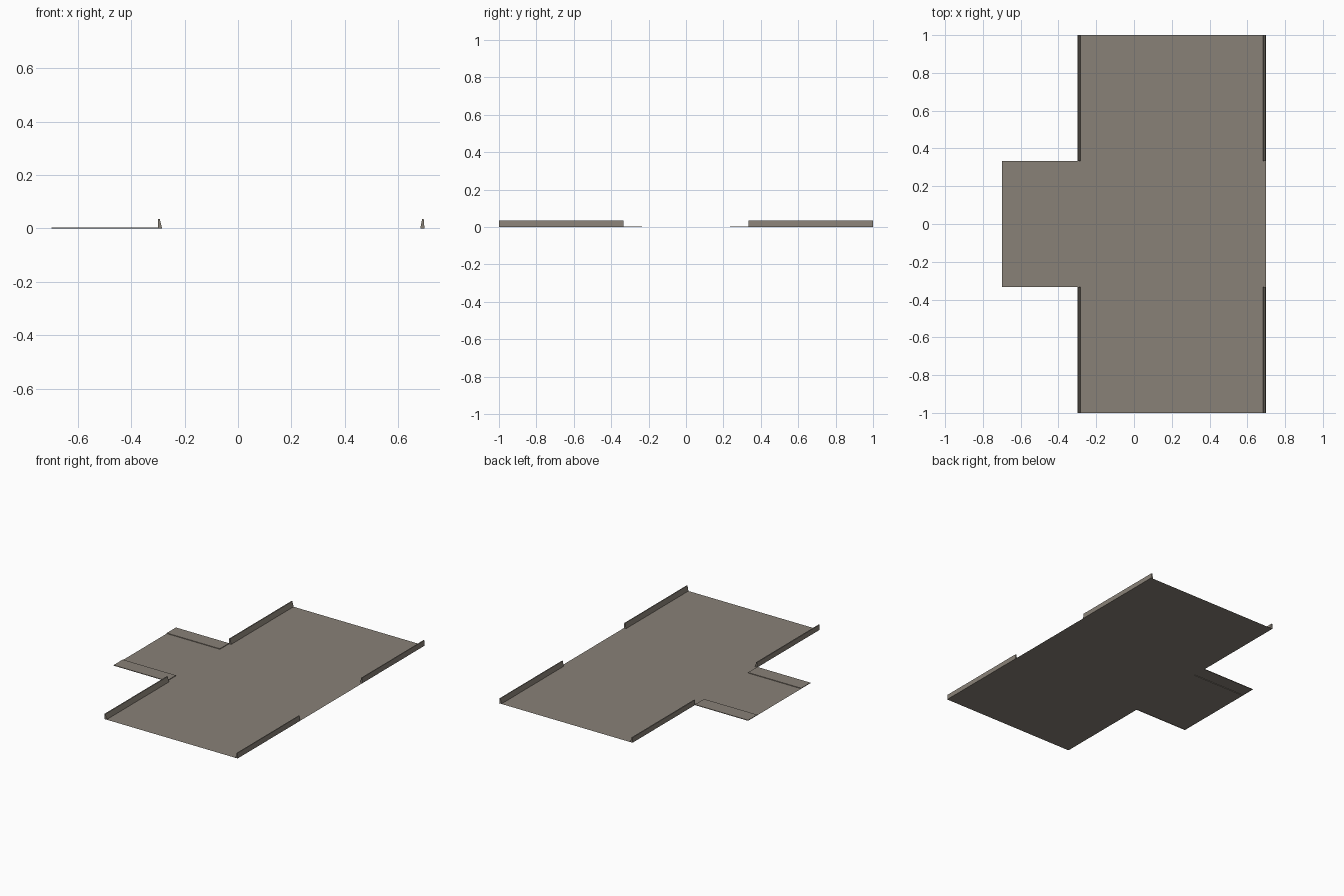
import bpy

if "Cube" in bpy.data.objects:
    bpy.data.objects.remove(bpy.data.objects["Cube"])

stone = bpy.data.materials.new("warm_grey_stone")
stone.diffuse_color = (0.25, 0.22, 0.185, 1)
stone.use_nodes = True
stone.node_tree.nodes["Principled BSDF"].inputs["Base Color"].default_value = stone.diffuse_color

L, E, R = -0.30, -0.698, 0.698      # corridor left edge, branch end, corridor right edge
D, S = 0.333, 0.235                 # doorway half width, inner edge of branch ledges
H = 0.035                           # wall height
Z = 0.004                           # ledge height


def make(name, verts, faces):
    me = bpy.data.meshes.new(name)
    me.from_pydata(verts, [], faces)
    me.materials.append(stone)
    ob = bpy.data.objects.new(name, me)
    bpy.context.collection.objects.link(ob)
    return ob


def sheet(name, x0, x1, y0, y1):
    make(name, [(x0, y0, 0), (x1, y0, 0), (x1, y1, 0), (x0, y1, 0)], [(0, 1, 2, 3)])


def prism_y(name, profile, y0, y1):
    """Extrude an xz profile (anticlockwise from the front) along y, open underneath."""
    n = len(profile)
    verts = [(x, y, z) for y in (y0, y1) for x, z in profile]
    faces = [tuple(range(n)), tuple(reversed(range(n, 2 * n)))]
    faces += [(i + 1, i, i + n, i + 1 + n) for i in range(1, n)
              if i + 1 < n]
    faces.append((0, n - 1, 2 * n - 1, n))
    make(name, verts, faces)


# Floors: main corridor and the side branch
sheet("corridor_floor", L, R, -1, 1)
sheet("branch_floor", E, L, -S, S)

# Low tapered walls on both sides, with a gap in the middle
left_profile = [(L, 0), (L + 0.016, 0), (L + 0.007, H), (L, H)]
right_profile = [(R - 0.016, 0), (R, 0), (R - 0.003, H), (R - 0.009, H)]
for end, y0, y1 in (("front", -1, -D), ("back", D, 1)):
    prism_y("left_wall_" + end, left_profile, y0, y1)
    prism_y("right_wall_" + end, right_profile, y0, y1)

# Slightly raised ledges along the branch edges
ledge_profile = [(E, 0), (L, 0), (L, Z), (E, Z)]
prism_y("branch_ledge_front", ledge_profile, -D, -S)
prism_y("branch_ledge_back", ledge_profile, S, D)
